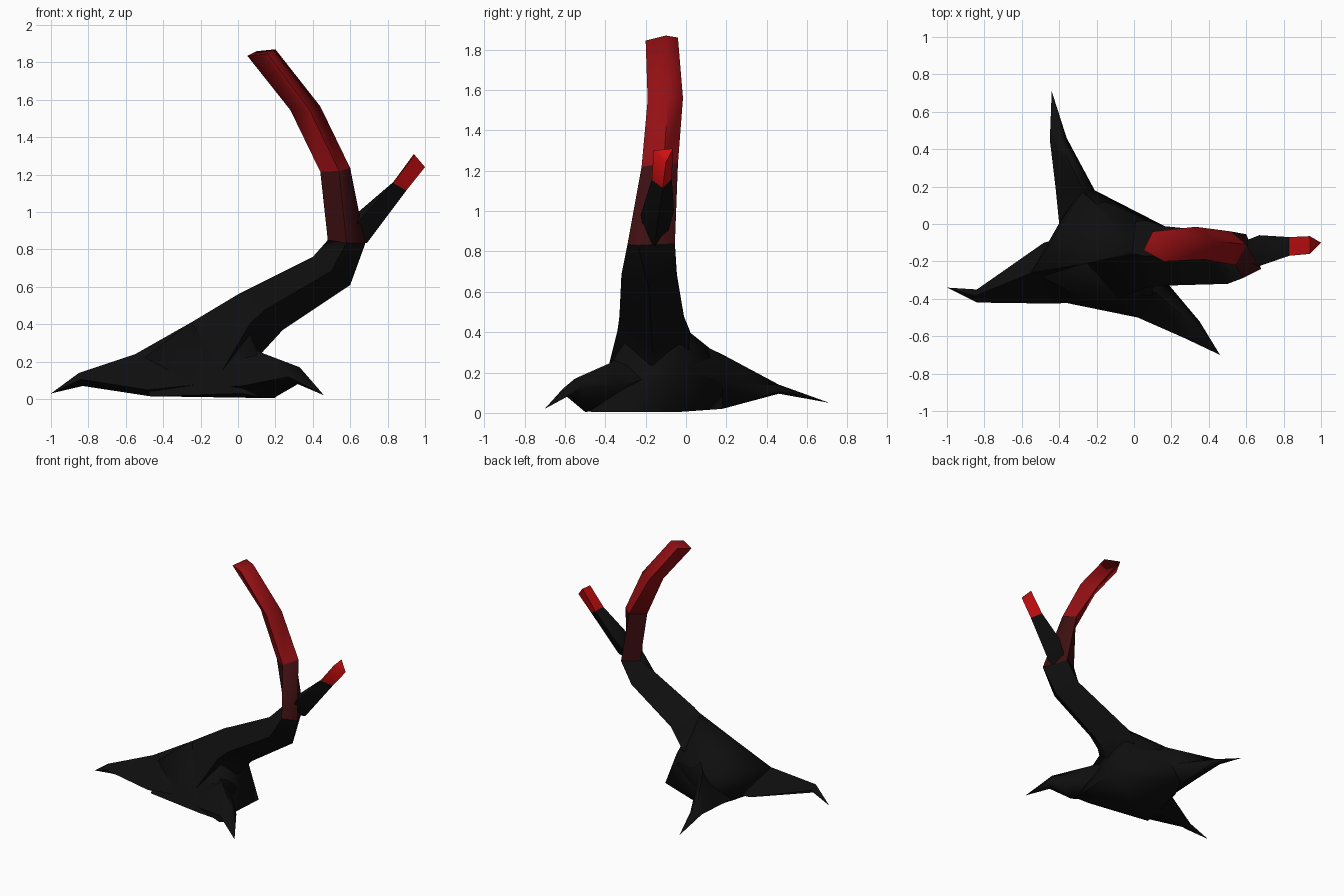
import bpy, bmesh, math

if "Cube" in bpy.data.objects:
    bpy.data.objects.remove(bpy.data.objects["Cube"])


def material(name, rgb):
    m = bpy.data.materials.new(name)
    m.use_nodes = True
    m.diffuse_color = (*rgb, 1)
    bsdf = m.node_tree.nodes["Principled BSDF"]
    bsdf.inputs["Base Color"].default_value = (*rgb, 1)
    bsdf.inputs["Roughness"].default_value = 1
    bsdf.inputs["Specular IOR Level"].default_value = 0
    return m


black = material("charred black", (0.0045, 0.0045, 0.0045))
dark_red = material("smouldering dark red", (0.05, 0.005, 0.006))
red = material("ember red", (0.3, 0.005, 0.007))
bright_red = material("bright ember red", (0.62, 0.005, 0.006))


def finish(name, bm, mat):
    bmesh.ops.recalc_face_normals(bm, faces=bm.faces)
    mesh = bpy.data.meshes.new(name)
    bm.to_mesh(mesh)
    bm.free()
    mesh.materials.append(mat)
    obj = bpy.data.objects.new(name, mesh)
    bpy.context.collection.objects.link(obj)
    bpy.ops.object.select_all(action="DESELECT")
    obj.select_set(True)
    bpy.context.view_layer.objects.active = obj
    bpy.ops.object.shade_smooth_by_angle(angle=math.radians(80))


def across(xt, zt, xb, zb, y0, y1, low=0.5):
    """Four-cornered section: top, front, bottom and back corner."""
    ym = (y0 + y1) / 2
    x, z = xb + (xt - xb) * low, zb + (zt - zb) * low
    return (xt, ym, zt), (x, y0, z), (xb, ym, zb), (x, y1, z)


def tip(*p):
    return p, p, p, p


def loft(name, sections, mat):
    bm = bmesh.new()
    rings = [[bm.verts.new(p) for p in s] for s in sections]
    for a, b in zip(rings, rings[1:]):
        for i in range(4):
            j = (i + 1) % 4
            bm.faces.new((a[i], a[j], b[j], b[i]))
    bm.faces.new(rings[0][::-1])
    bm.faces.new(rings[-1])
    bmesh.ops.remove_doubles(bm, verts=bm.verts, dist=0.0005)
    finish(name, bm, mat)


# Flat-bottomed base that webs the roots together
bm = bmesh.new()
for p in [(.2, -.03, .005), (.02, -.5, .03), (.17, -.47, .005),
          (-.47, -.4, .015), (-.4, 0, .04), (-.3, .18, .02),
          (-.21, .18, .13), (-.27, .18, .27), (-.55, -.26, .24),
          (0, -.17, .55), (.1, -.37, .25), (.08, 0, .28), (-.1, .03, .36)]:
    bm.verts.new(p)
hull = bmesh.ops.convex_hull(bm, input=bm.verts)
bmesh.ops.delete(bm, geom=hull["geom_interior"], context="VERTS")
finish("base", bm, black)

# Leaning trunk, which runs out into the long right root
collar = (.48, -.12, .85), (.58, -.29, .835), (.68, -.24, .83), (.6, -.055, .84)
loft("trunk_and_right_root", [
    tip(-1, -.34, .03),
    across(-.85, .14, -.83, .07, -.42, -.35),
    across(-.55, .24, -.47, .015, -.425, -.1, .15),
    across(-.25, .41, -.1, .03, -.42, 0, .15),
    across(0, .56, .13, .25, -.34, .02),
    across(.05, .585, .24, .37, -.33, -.01),
    across(.4, .76, .6, .61, -.32, -.045),
    collar], black)

# Back root
loft("back_root", [
    ((-.1, -.1, .4), (-.4, -.15, .06), (-.1, -.1, .015), (.1, -.1, .25)),
    ((-.13, .03, .36), (-.4, 0, .05), (-.2, .02, .015), (.06, .03, .22)),
    ((-.27, .18, .29), (-.42, .2, .08), (-.3, .18, .02), (-.21, .18, .15)),
    ((-.41, .46, .14), (-.45, .45, .115), (-.41, .46, .095), (-.36, .46, .115)),
    tip(-.44, .71, .05)], black)

# Front root
loft("front_root", [
    ((-.1, -.25, .36), (-.25, -.35, .06), (-.1, -.25, .02), (.08, -.1, .2)),
    ((.12, -.37, .25), (.02, -.5, .07), (.19, -.5, .005), (.19, -.33, .13)),
    ((.33, -.55, .17), (.27, -.61, .12), (.32, -.59, .08), (.35, -.52, .12)),
    tip(.46, -.7, .02)], black)

# Glowing upper trunk
elbow = (.44, -.15, 1.215), (.54, -.22, 1.22), (.6, -.11, 1.235), (.52, -.04, 1.235)
loft("smouldering_trunk", [collar, elbow], dark_red)
loft("ember_trunk", [
    elbow,
    ((.28, -.12, 1.545), (.38, -.19, 1.55), (.44, -.09, 1.565), (.33, -.015, 1.56)),
    ((.05, -.14, 1.835), (.16, -.2, 1.845), (.2, -.1, 1.87), (.1, -.04, 1.86))],
    red)

# Side branch, flat on top and keeled below, with a glowing end
joint = (.83, -.12, 1.16), (.83, -.17, 1.155), (.9, -.115, 1.115), (.83, -.07, 1.16)
loft("branch", [
    ((.56, -.14, .9), (.57, -.2, .86), (.6, -.15, .82), (.57, -.1, .86)),
    ((.62, -.14, .98), (.67, -.225, .98), (.69, -.155, .835), (.67, -.06, 1)),
    joint], black)
loft("branch_ember", [
    joint,
    ((.94, -.115, 1.305), (.94, -.16, 1.3), (1, -.1, 1.24), (.94, -.065, 1.31))],
    bright_red)
